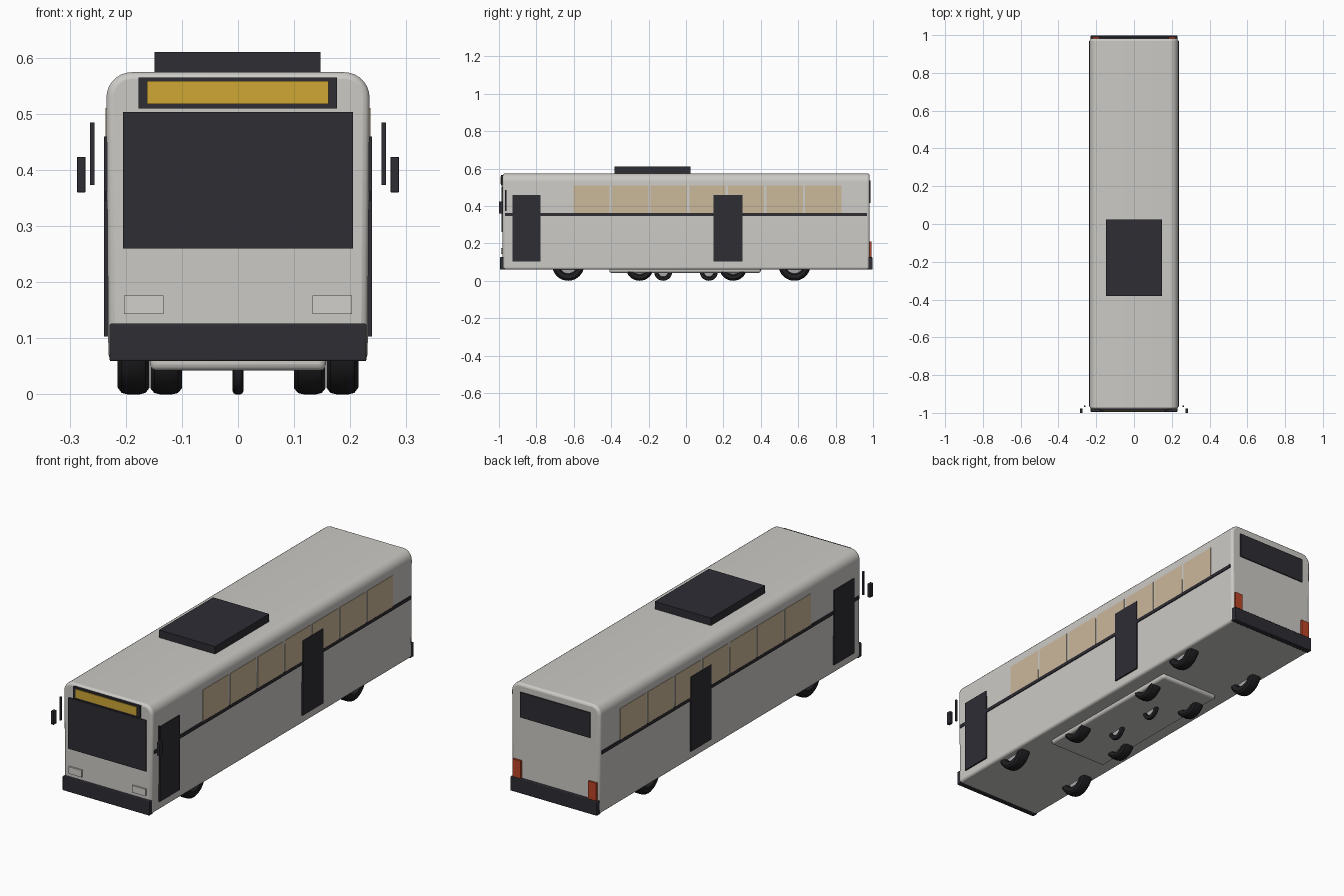
import bpy, bmesh, math
from mathutils import Matrix

if "Cube" in bpy.data.objects:
    bpy.data.objects.remove(bpy.data.objects["Cube"])


def material(name, rgb):
    m = bpy.data.materials.new(name)
    m.diffuse_color = (*rgb, 1)
    m.use_nodes = True
    m.node_tree.nodes["Principled BSDF"].inputs["Base Color"].default_value = m.diffuse_color
    return m


CREAM = material("warm_white_paint", (0.60, 0.59, 0.56))
DARK = material("dark_glass_and_trim", (0.026, 0.026, 0.034))
TAN = material("tan_window", (0.60, 0.48, 0.33))
AMBER = material("amber_sign", (0.62, 0.39, 0.035))
RED = material("red_lamp", (0.50, 0.06, 0.02))
LAMP = material("headlamp_white", (0.64, 0.63, 0.60))
TYRE = material("tyre_black", (0.014, 0.014, 0.016))
HUB = material("hub_grey", (0.42, 0.42, 0.43))


def finish(name, bm, mats, bevel=0.0, segments=2, smooth=True):
    bmesh.ops.recalc_face_normals(bm, faces=bm.faces)
    me = bpy.data.meshes.new(name)
    bm.to_mesh(me)
    bm.free()
    for m in mats:
        me.materials.append(m)
    ob = bpy.data.objects.new(name, me)
    bpy.context.collection.objects.link(ob)
    if bevel:
        mod = ob.modifiers.new("bevel", 'BEVEL')
        mod.width, mod.segments = bevel, segments
        mod.limit_method, mod.angle_limit = 'ANGLE', math.radians(40)
    if smooth:
        bpy.ops.object.select_all(action='DESELECT')
        ob.select_set(True)
        bpy.context.view_layer.objects.active = ob
        bpy.ops.object.shade_smooth_by_angle(angle=math.radians(35))
    return ob


def box(name, x, y, z, mat, bevel=0.0, segments=2):
    """Box from (min, max) ranges."""
    bm = bmesh.new()
    bmesh.ops.create_cube(bm, size=1)
    for v in bm.verts:
        for i, r in enumerate((x, y, z)):
            v.co[i] = r[0] if v.co[i] < 0 else r[1]
    return finish(name, bm, [mat], bevel, segments, bevel > 0)


def pair(name, x, y, z, mat, bevel=0.0):
    """The same box on both sides of the bus."""
    box("right_" + name, x, y, z, mat, bevel)
    box("left_" + name, (-x[1], -x[0]), y, z, mat, bevel)


def wheel(name, x, y, r, width):
    """Lathed tyre with a grey recessed hub, standing on the ground."""
    w = width / 2
    prof = [(-w * .6, 0), (-w * .6, r * .25), (-w * .45, r * .55), (-w * .9, r * .62), (-w, r * .86),
            (-w * .75, r * .97), (-w * .4, r), (w * .4, r), (w * .75, r * .97), (w, r * .86),
            (w * .9, r * .62), (w * .45, r * .55), (w * .6, r * .25), (w * .6, 0)]
    bm = bmesh.new()
    vs = [bm.verts.new((a, 0, b)) for a, b in prof]
    es = [bm.edges.new(p) for p in zip(vs, vs[1:])]
    bmesh.ops.spin(bm, geom=vs + es, cent=(0, 0, 0), axis=(1, 0, 0),
                   angle=math.tau, steps=32, use_duplicate=False)
    bmesh.ops.remove_doubles(bm, verts=bm.verts, dist=1e-5)
    for f in bm.faces:
        c = f.calc_center_median()
        f.material_index = 1 if math.hypot(c.y, c.z) < r * .56 else 0
    bmesh.ops.transform(bm, matrix=Matrix.Translation((x, y, r)), verts=bm.verts)
    finish(name, bm, [TYRE, HUB])


# main body: rounded-roof cross-section extruded along y
bm = bmesh.new()
W, R, TOP = 0.2345, 0.045, 0.574
half = [(0.231, 0.06)] + [(W - R + R * math.cos(t), TOP - R + R * math.sin(t))
                          for t in (math.pi / 2 * i / 7 for i in range(8))]
outline = half + [(-x, z) for x, z in reversed(half)]
face = bm.faces.new([bm.verts.new((x, -0.98, z)) for x, z in outline])
ext = bmesh.ops.extrude_face_region(bm, geom=[face])
for v in ext['geom']:
    if isinstance(v, bmesh.types.BMVert):
        v.co.y = 0.982
finish("bus_body", bm, [CREAM], 0.012, 3)

# underbody tray
box("underbody_tray", (-0.157, 0.157), (-0.41, 0.40), (0.042, 0.075), CREAM, 0.012, 3)

# roof unit
box("roof_unit", (-0.149, 0.147), (-0.382, 0.025), (0.574, 0.61), DARK)

# side windows, stripes and doors
for i in range(7):
    y = -0.602 + i * 0.2065
    pair(f"side_window_{i + 1}", (0.229, 0.2365), (y, y + 0.194), (0.352, 0.51), TAN)
pair("side_stripe", (0.229, 0.2372), (-0.967, 0.969), (0.345, 0.361), DARK)
pair("front_door", (0.229, 0.2385), (-0.928, -0.777), (0.103, 0.459), DARK)
pair("middle_door", (0.229, 0.2385), (0.148, 0.302), (0.103, 0.459), DARK)

# windscreen, destination sign and headlights
box("windscreen", (-0.205, 0.205), (-0.986, -0.978), (0.26, 0.503), DARK)
box("sign_frame", (-0.177, 0.176), (-0.990, -0.978), (0.509, 0.565), DARK)
box("sign_panel", (-0.162, 0.161), (-0.993, -0.988), (0.517, 0.558), AMBER)
pair("headlight", (0.133, 0.203), (-0.988, -0.978), (0.143, 0.176), LAMP)

# bumpers
box("front_bumper", (-0.229, 0.229), (-0.995, -0.968), (0.059, 0.126), DARK, 0.003)
box("rear_bumper", (-0.229, 0.229), (0.970, 0.998), (0.059, 0.126), DARK, 0.003)

# rear window and tail lamps
box("rear_window", (-0.185, 0.185), (0.978, 0.987), (0.415, 0.535), DARK)
pair("tail_lamp", (0.178, 0.22), (0.975, 0.991), (0.115, 0.21), RED)

# mirrors and their upright arms
pair("mirror_arm", (0.256, 0.264), (-0.969, -0.960), (0.373, 0.484), DARK)
pair("mirror", (0.272, 0.287), (-1.0, -0.978), (0.36, 0.423), DARK, 0.001)

# road wheels
for side, s in (("right", 1), ("left", -1)):
    wheel(side + "_front_wheel", s * 0.186, -0.63, 0.086, 0.057)
    wheel(side + "_rear_wheel", s * 0.186, 0.58, 0.086, 0.057)
    # small wheels under the tray
    wheel(side + "_inner_front_wheel", s * 0.128, -0.248, 0.075, 0.056)
    wheel(side + "_inner_rear_wheel", s * 0.128, 0.252, 0.075, 0.056)
wheel("centre_front_wheel", 0, -0.122, 0.048, 0.02)
wheel("centre_rear_wheel", 0, 0.122, 0.048, 0.02)
